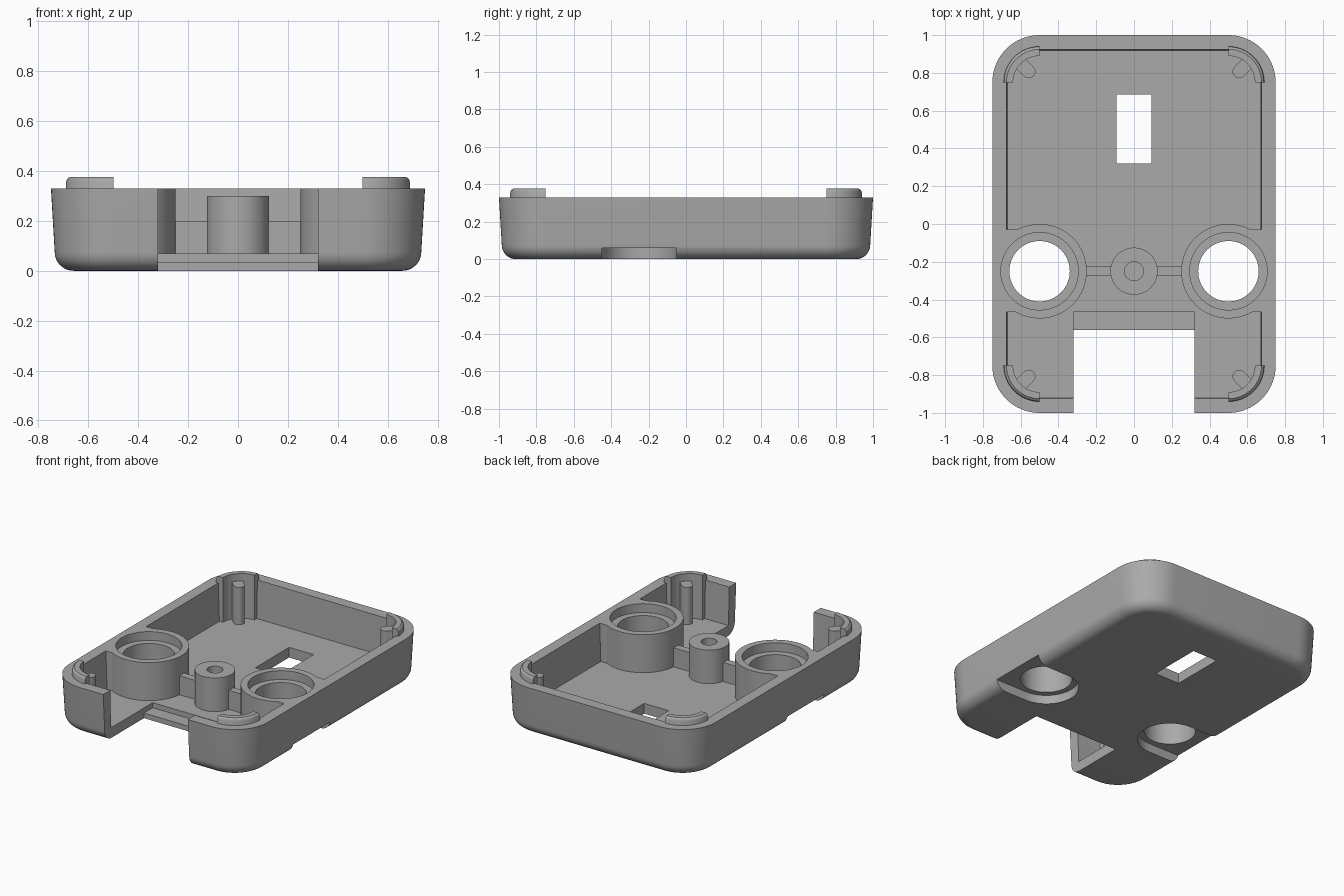
import bpy, bmesh
from math import sin, cos, pi, radians
from mathutils import Matrix

cube = bpy.data.objects.get("Cube")
if cube:
    bpy.data.objects.remove(cube, do_unlink=True)

grey = bpy.data.materials.new("matte grey")
grey.use_nodes = True
grey.diffuse_color = (0.4, 0.4, 0.4, 1)
grey.node_tree.nodes["Principled BSDF"].inputs["Base Color"].default_value = (0.4, 0.4, 0.4, 1)

RIM, FLOOR = 0.33, 0.07
HOLE_X, HOLE_Y = 0.5, -0.25


def loft(name, sections):
    """Closed solid through a stack of (outline, z) sections."""
    bm = bmesh.new()
    rings = [[bm.verts.new((x, y, z)) for x, y in outline] for outline, z in sections]
    n = len(rings[0])
    for a, b in zip(rings, rings[1:]):
        for i in range(n):
            j = (i + 1) % n
            bm.faces.new((a[i], a[j], b[j], b[i]))
    bm.faces.new(rings[0][::-1])
    bm.faces.new(rings[-1])
    bmesh.ops.recalc_face_normals(bm, faces=bm.faces)
    mesh = bpy.data.meshes.new(name)
    bm.to_mesh(mesh)
    bm.free()
    mesh.materials.append(grey)
    ob = bpy.data.objects.new(name, mesh)
    bpy.context.collection.objects.link(ob)
    return ob


def arc(cx, cy, r, start, end, n):
    steps = [start + (end - start) * i / n for i in range(n + 1)]
    return [(cx + r * cos(a), cy + r * sin(a)) for a in steps]


def rounded_rect(inset):
    """Case outline moved inwards by inset, corner centres fixed."""
    pts = []
    for k, (sx, sy) in enumerate([(1, 1), (-1, 1), (-1, -1), (1, -1)]):
        pts += arc(sx * 0.5, sy * 0.75, 0.25 - inset, k * pi / 2, (k + 1) * pi / 2, 16)
    return pts


def box(name, x0, x1, y0, y1, z0, z1):
    outline = [(x0, y0), (x1, y0), (x1, y1), (x0, y1)]
    return loft(name, [(outline, z0), (outline, z1)])


def cylinder(name, x, y, r, z0, z1, n=64):
    outline = arc(x, y, r, 0, 2 * pi, n)[:-1]
    return loft(name, [(outline, z0), (outline, z1)])


def boolean(ob, tool, operation="DIFFERENCE"):
    mod = ob.modifiers.new("cut", "BOOLEAN")
    mod.operation, mod.object, mod.solver = operation, tool, "EXACT"
    bpy.context.view_layer.objects.active = ob
    bpy.ops.object.modifier_apply(modifier=mod.name)
    bpy.data.objects.remove(tool, do_unlink=True)


# Outer case: drafted sides and a rounded lower edge
fillet = [(rounded_rect(0.015 + 0.075 * (1 - cos(a))), 0.075 * (1 - sin(a)))
          for a in [pi / 2 * (8 - i) / 8 for i in range(9)]]
shell = loft("case_shell", fillet + [(rounded_rect(0), RIM)])

# Cavity, leaving round bosses and their side webs standing
cavity = loft("cavity_cutter", [(rounded_rect(0.084), FLOOR), (rounded_rect(0.074), RIM + 0.05)])
for s in (-1, 1):
    boolean(cavity, cylinder("boss", s * HOLE_X, HOLE_Y, 0.25, -0.1, 0.5, 96))
    xs = sorted((s * 0.62, s * 0.9))
    boolean(cavity, box("web", *xs, -0.465, -0.03, -0.1, 0.5))
boolean(shell, cavity)

# Through holes, upper counterbores and lower recesses open to the sides
for s in (-1, 1):
    boolean(shell, cylinder("hole", s * HOLE_X, HOLE_Y, 0.16, -0.1, 0.5))
    boolean(shell, cylinder("counterbore", s * HOLE_X, HOLE_Y, 0.205, 0.27, 0.5, 96))
    slot = arc(HOLE_X, HOLE_Y, 0.2, pi / 2, 3 * pi / 2, 32) + [(0.9, -0.45), (0.9, -0.05)]
    slot = [(s * x, y) for x, y in slot]
    boolean(shell, loft("recess", [(slot, -0.1), (slot, 0.06)]))

# Window in the floor, front notch and its stepped ledge
boolean(shell, box("window", -0.093, 0.093, 0.32, 0.685, -0.1, 0.2))
boolean(shell, box("notch", -0.32, 0.32, -1.2, -0.56, -0.1, 0.6))
boolean(shell, box("ledge", -0.32, 0.32, -0.7, -0.465, 0.035, 0.6))
parts = [shell]

# Centre post with a blind screw hole, braced to the bosses
post = cylinder("centre_post", 0, HOLE_Y, 0.125, 0.05, 0.30)
boolean(post, cylinder("screw_hole", 0, HOLE_Y, 0.05, 0.1, 0.5, 32))
parts.append(post)
for side, s in (("right", -1), ("left", 1)):
    xs = sorted((s * 0.115, s * 0.27))
    parts.append(box(side + "_brace", *xs, -0.275, -0.225, 0.05, 0.2))

# Curved corner ribs rising above the rim, each with a locating pin
for end, sy in (("front", -1), ("back", 1)):
    for side, sx in (("right", -1), ("left", 1)):
        def band(trim):
            pts = arc(0.5, 0.75, 0.19 - trim, 0, pi / 2, 16) + arc(0.5, 0.75, 0.14, pi / 2, 0, 16)
            return [(sx * x, sy * y) for x, y in pts]
        tag = f"{end}_{side}_corner_"
        parts.append(loft(tag + "rib", [(band(0), 0.05), (band(0), 0.355),
                                        (band(0.005), 0.368), (band(0.015), 0.376)]))
        pin = arc(0.557, 0.807, 0.035, radians(135), radians(315), 16)
        pin += [(x + 0.05, y + 0.05) for x, y in (pin[-1], pin[0])]
        pin = [(sx * x, sy * y) for x, y in pin]
        parts.append(loft(tag + "pin", [(pin, 0.05), (pin, 0.325)]))

# Smooth curved walls while keeping crisp edges
bpy.ops.object.select_all(action="DESELECT")
for ob in parts:
    ob.select_set(True)
bpy.context.view_layer.objects.active = shell
bpy.ops.object.shade_smooth_by_angle(angle=radians(25))
